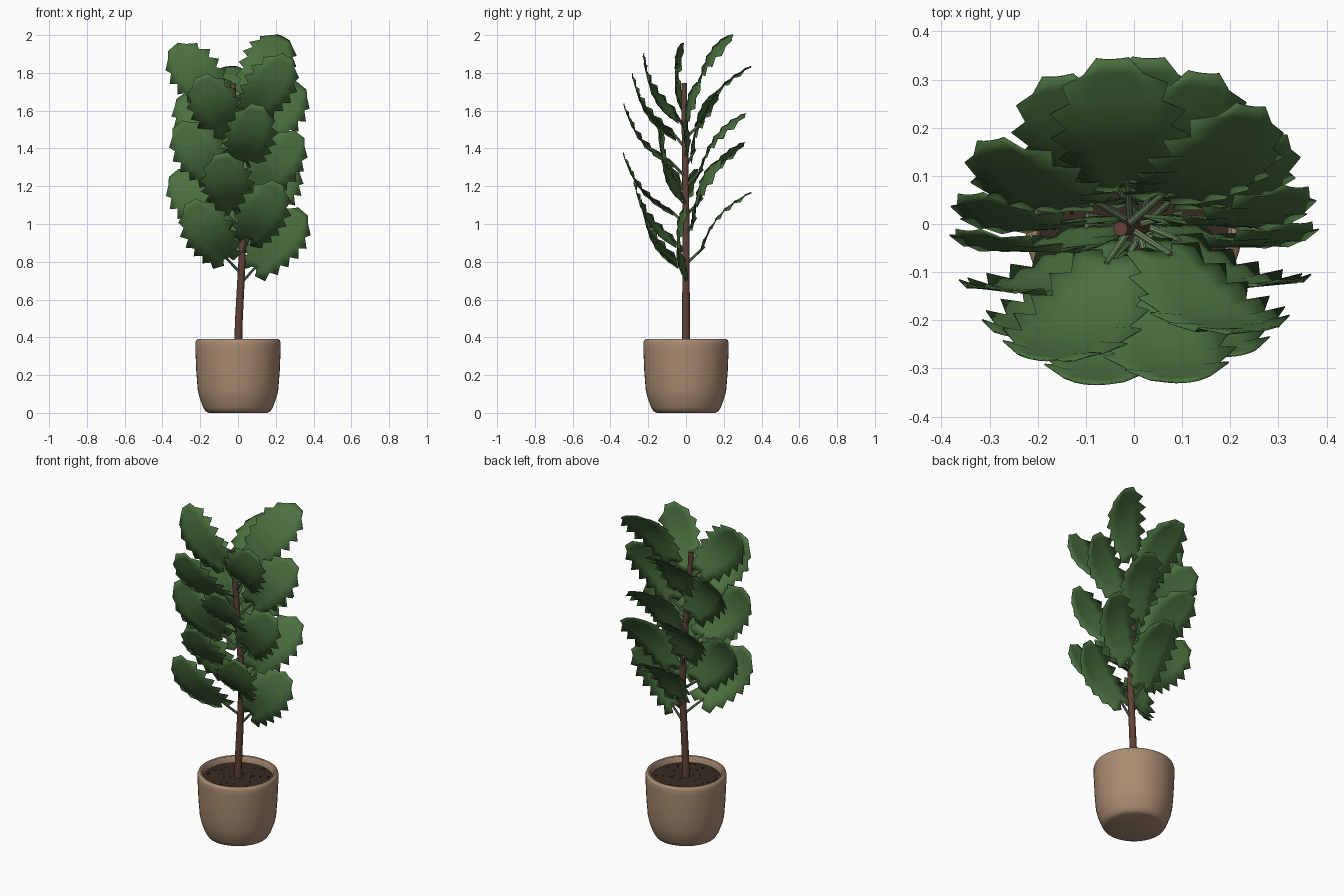
import bpy, bmesh, math, random
from mathutils import Vector

if "Cube" in bpy.data.objects:
    bpy.data.objects.remove(bpy.data.objects["Cube"])

random.seed(4)


def mat(name, rgb):
    m = bpy.data.materials.new(name)
    m.diffuse_color = (*rgb, 1)
    m.use_nodes = True
    m.node_tree.nodes["Principled BSDF"].inputs["Base Color"].default_value = m.diffuse_color
    return m


CLAY = mat("clay", (0.40, 0.26, 0.165))
SOIL = mat("soil", (0.04, 0.024, 0.016))
BARK = mat("bark", (0.12, 0.055, 0.038))
STEM = mat("stem_green", (0.15, 0.24, 0.115))
LEAF = mat("leaf_green", (0.07, 0.165, 0.05))


def add(name, bm, material, angle=40):
    bmesh.ops.recalc_face_normals(bm, faces=bm.faces)
    me = bpy.data.meshes.new(name)
    bm.to_mesh(me)
    bm.free()
    me.materials.append(material)
    ob = bpy.data.objects.new(name, me)
    bpy.context.collection.objects.link(ob)
    bpy.ops.object.select_all(action='DESELECT')
    ob.select_set(True)
    bpy.context.view_layer.objects.active = ob
    bpy.ops.object.shade_smooth_by_angle(angle=math.radians(angle))
    return ob


def lathe(name, profile, material, n=48):
    bm = bmesh.new()
    rings = []
    for r, z in profile:
        if r == 0:
            rings.append([bm.verts.new((0, 0, z))] * n)
        else:
            rings.append([bm.verts.new((r * math.cos(k * math.tau / n),
                                        r * math.sin(k * math.tau / n), z)) for k in range(n)])
    for a, b in zip(rings, rings[1:]):
        for k in range(n):
            j = (k + 1) % n
            bm.faces.new(list(dict.fromkeys((a[k], a[j], b[j], b[k]))))
    return add(name, bm, material)


def tube(name, pts, radii, material, n=10):
    bm = bmesh.new()
    rings = []
    for i, p in enumerate(pts):
        d = pts[min(i + 1, len(pts) - 1)] - pts[max(i - 1, 0)]
        q = Vector((0, 0, 1)).rotation_difference(d)
        rings.append([bm.verts.new(p + q @ Vector((radii[i] * math.cos(k * math.tau / n),
                                                   radii[i] * math.sin(k * math.tau / n), 0)))
                      for k in range(n)])
    for a, b in zip(rings, rings[1:]):
        for k in range(n):
            bm.faces.new((a[k], a[(k + 1) % n], b[(k + 1) % n], b[k]))
    bm.faces.new(rings[0])
    bm.faces.new(rings[-1])
    return add(name, bm, material)


# Pot with rounded foot, rolled rim and inner wall
lathe("pot", [(0, 0), (0.155, 0), (0.172, 0.008), (0.185, 0.03), (0.205, 0.085), (0.213, 0.12),
              (0.221, 0.22), (0.226, 0.34), (0.226, 0.372), (0.222, 0.384), (0.213, 0.39),
              (0.203, 0.388), (0.197, 0.38), (0.195, 0.33), (0, 0.33)], CLAY)

# Soil with small crumbs
lathe("soil", [(0.196, 0.33), (0.196, 0.352), (0.1, 0.356), (0, 0.358)], SOIL)
bm = bmesh.new()
for _ in range(28):
    r, a = 0.18 * math.sqrt(random.random()), random.uniform(0, math.tau)
    v = bmesh.ops.create_icosphere(bm, subdivisions=1, radius=random.uniform(0.003, 0.006))["verts"]
    bmesh.ops.translate(bm, verts=v, vec=(r * math.cos(a), r * math.sin(a), 0.357))
add("soil_crumbs", bm, SOIL)

# Slightly swaying trunk
PATH = [(0, 0, 0.34), (0.005, 0, 0.5), (0.013, 0, 0.65), (0.021, 0, 0.8), (0.024, 0, 0.95),
        (0.018, -0.001, 1.1), (0.008, -0.003, 1.25), (-0.004, -0.005, 1.4),
        (-0.015, -0.007, 1.55), (-0.024, -0.009, 1.65), (-0.028, -0.01, 1.745)]
PATH = [Vector(p) for p in PATH]
tube("trunk", PATH, [0.021 - 0.0006 * i for i in range(len(PATH))], BARK, 12)


def trunk_at(z):
    for a, b in zip(PATH, PATH[1:]):
        if a.z <= z <= b.z:
            return a.lerp(b, (z - a.z) / (b.z - a.z))


# Half width of the blade from base to tip: (t, width)
OUTLINE = [(0, 0.035), (0.08, 0.078), (0.25, 0.105), (0.45, 0.122), (0.6, 0.129),
           (0.75, 0.119), (0.88, 0.088), (0.95, 0.066), (1, 0.034)]


def half_width(t):
    for (a, wa), (b, wb) in zip(OUTLINE, OUTLINE[1:]):
        if t <= b:
            return wa + (wb - wa) * (t - a) / (b - a)
    return OUTLINE[-1][1]


def blade(name, base, tip):
    d = tip - base
    q = Vector((0, 0, 1)).rotation_difference(d)
    L, N = d.length, 13
    bm = bmesh.new()
    rows = []
    for s in range(N + 1):
        t = s / N
        tooth = 1 if s % 2 else -1
        if s == N:
            tooth = 0
        row = []
        for u in (-1, -0.5, 0, 0.5, 1):
            w = half_width(t) * (1 + 0.15 * tooth * abs(u) ** 3)
            # big teeth sweep back towards the base, the blade bows along its length
            z = t * L - u * u * (0.045 * (1 - t) + 0.010 * tooth * (1 - t))
            y = -0.047 * math.sin(math.pi * t) + u * u * (0.004 + 0.007 * tooth)
            row.append(bm.verts.new(base + q @ Vector((u * w, y, z))))
        rows.append(row)
    for a, b in zip(rows, rows[1:]):
        for k in range(4):
            bm.faces.new((a[k], a[k + 1], b[k + 1], b[k]))
    ob = add(name, bm, LEAF, 60)
    m = ob.modifiers.new("thickness", 'SOLIDIFY')
    m.thickness, m.offset = 0.003, 0


# Nineteen leaves spiralling up the trunk by the golden angle
for i in range(19):
    a = -math.radians(137.5) * i
    out = Vector((math.cos(a), math.sin(a), 0))
    z = 0.685 + 0.0513 * i
    root = Vector((0, 0, z))
    base = root + out * 0.09 + Vector((0, 0, 0.085))
    tip = root + out * 0.345 + Vector((0, 0, 0.38))
    tube(f"leaf_stalk_{i + 1}", [trunk_at(z), base + (base - root) * 0.1], [0.008, 0.006], STEM, 8)
    blade(f"leaf_{i + 1}", base, tip)
